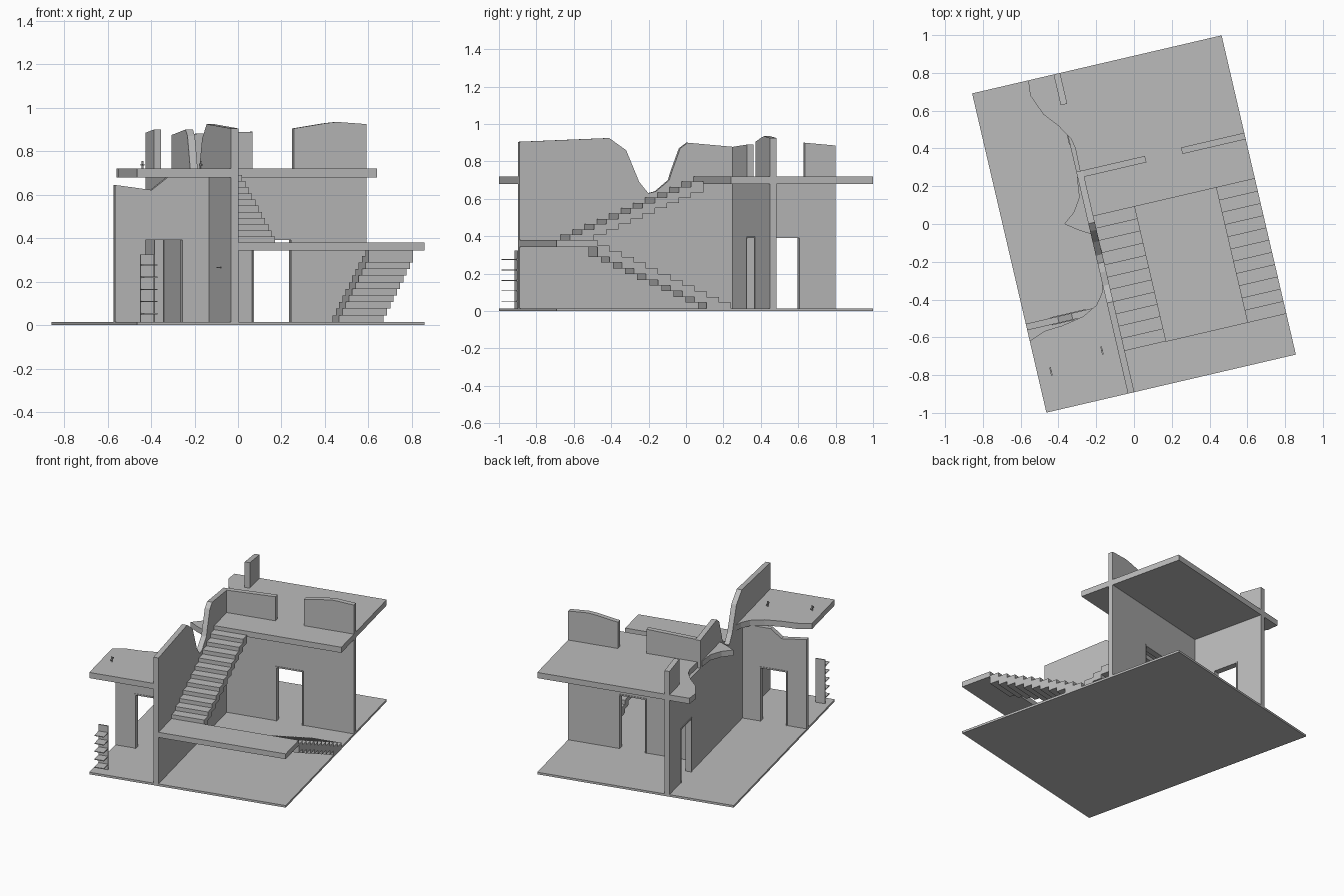
import bpy, bmesh, math
from mathutils import Matrix

cube = bpy.data.objects.get("Cube")
if cube:
    bpy.data.objects.remove(cube, do_unlink=True)

# One plain concrete colour
grey = bpy.data.materials.new("concrete_grey")
grey.use_nodes = True
colour = (0.5, 0.5, 0.5, 1)
grey.diffuse_color = colour
grey.node_tree.nodes["Principled BSDF"].inputs["Base Color"].default_value = colour

# The whole building is turned on its site
TURN = Matrix.Rotation(math.radians(13.1), 4, "Z")
HALF_W, HALF_L = 0.678, 0.8675
GROUND, SLAB_LOW, SLAB_TOP = 0.015, 0.68, 0.72
WALL_A, WALL_B = -0.235, -0.2          # faces of the long spine wall
BACK_A, BACK_B = 0.303, 0.338          # faces of the back cross wall
DOOR_TOP = 0.4


def prism(name, points, axis, low, high):
    """Extrude a 2D outline along a local axis between low and high."""
    place = {"x": lambda p, t: (t, p[0], p[1]),
             "y": lambda p, t: (p[0], t, p[1]),
             "z": lambda p, t: (p[0], p[1], t)}[axis]
    bm = bmesh.new()
    rings = [[bm.verts.new(place(p, t)) for p in points] for t in (low, high)]
    bm.faces.new(rings[0])
    bm.faces.new(rings[1])
    n = len(points)
    for i in range(n):
        j = (i + 1) % n
        bm.faces.new((rings[0][i], rings[0][j], rings[1][j], rings[1][i]))
    bmesh.ops.recalc_face_normals(bm, faces=bm.faces)
    bm.transform(TURN)
    mesh = bpy.data.meshes.new(name)
    bm.to_mesh(mesh)
    bm.free()
    mesh.materials.append(grey)
    obj = bpy.data.objects.new(name, mesh)
    bpy.context.collection.objects.link(obj)
    return obj


def box(name, x, y, z):
    return prism(name, [(x[0], y[0]), (x[1], y[0]), (x[1], y[1]), (x[0], y[1])], "z", *z)


def doorway(a, b):
    """Notch in the foot of a wall outline."""
    return [(a, GROUND), (a, DOOR_TOP), (b, DOOR_TOP), (b, GROUND)]


def door_frame(name, a, b, axis, low, high):
    w = 0.009
    outline = [(a, GROUND), (a, DOOR_TOP), (b, DOOR_TOP), (b, GROUND),
               (b - w, GROUND), (b - w, DOOR_TOP - w), (a + w, DOOR_TOP - w), (a + w, GROUND)]
    prism(name, outline, axis, low - 0.004, high + 0.004)


# Ground plate
box("ground_plate", (-HALF_W, HALF_W), (-HALF_L, HALF_L), (0, GROUND))

# Long spine wall with its collapsed top
spine = [(-HALF_L, GROUND)] + doorway(0.488, 0.678) + [
    (HALF_L, GROUND), (HALF_L, 0.885), (0.70, 0.9), (0.70, SLAB_LOW), (BACK_B, SLAB_LOW),
    (BACK_B, 0.875), (0.056, 0.9), (0.015, 0.87), (-0.026, 0.76), (-0.046, 0.70),
    (-0.118, 0.64), (-0.16, 0.63), (-0.21, 0.69), (-0.282, 0.86), (-0.375, 0.925),
    (-HALF_L, 0.905)]
prism("spine_wall", spine, "x", WALL_A, WALL_B)
door_frame("spine_door_frame", 0.488, 0.678, "x", WALL_A, WALL_B)

# Front room cross wall with broken top
front = [(-HALF_W, GROUND)] + doorway(-0.545, -0.352) + [
    (WALL_A, GROUND), (WALL_A, SLAB_LOW), (-0.43, SLAB_LOW), (-0.505, 0.622), (-HALF_W, 0.645)]
prism("front_cross_wall", front, "y", -0.42, -0.385)
door_frame("front_door_frame", -0.545, -0.352, "y", -0.42, -0.385)

# Back cross wall, lower storey
back = [(WALL_B, GROUND)] + doorway(0.137, 0.33) + [
    (HALF_W, GROUND), (HALF_W, SLAB_LOW), (WALL_B, SLAB_LOW)]
prism("back_cross_wall", back, "y", BACK_A, BACK_B)
door_frame("back_door_frame", 0.137, 0.33, "y", BACK_A, BACK_B)

# Upper storey remains of the back cross wall
prism("upper_wall_inner", [(WALL_B, SLAB_TOP), (0.138, SLAB_TOP), (0.138, 0.89), (WALL_B, 0.878)],
      "y", BACK_A, BACK_B)
prism("upper_wall_outer", [(0.334, SLAB_TOP), (HALF_W, SLAB_TOP), (HALF_W, 0.925), (0.54, 0.935),
                           (0.49, 0.93), (0.334, 0.905)], "y", BACK_A, BACK_B)

# Upper floor, broken on the room side
prism("back_floor_slab", [
    (HALF_W, 0.089), (HALF_W, HALF_L), (-0.373, HALF_L), (-0.381, 0.787), (-0.336, 0.674),
    (-0.272, 0.597), (-0.222, 0.513), (-0.212, 0.46), (-0.215, BACK_B), (-0.238, 0.309),
    (-0.251, 0.202), (-0.298, 0.131), (-0.36, 0.084), (-0.299, 0.039), (-0.245, 0.006),
    (-0.21, 0.0), (-0.205, 0.089)], "z", SLAB_LOW, SLAB_TOP)
prism("front_floor_slab", [
    (-HALF_W, -HALF_L), (WALL_A, -HALF_L), (WALL_A, -0.27), (-0.25, -0.32), (-0.292, -0.374),
    (-0.374, -0.416), (-0.493, -0.438), (-0.586, -0.444), (-HALF_W, -0.477)],
    "z", SLAB_LOW, SLAB_TOP)

# Staircase: landing and two flights of overlapping block steps
LANDING_TOP, LANDING_BACK, STAIR_END, STEPS = 0.38, -0.643, 0.089, 11
box("stair_landing", (WALL_B, HALF_W), (-HALF_L, LANDING_BACK), (0.343, LANDING_TOP))


def flight(name, x, start, end, z_start, z_end):
    run = (end - start) / STEPS
    rise = (z_end - z_start) / (STEPS + 1)
    outline = []
    for i in range(STEPS):
        top = z_start + rise * (i + 1)
        outline += [(start + run * i, top), (start + run * (i + 1), top)]
    under = [(y, max(z - 2 * rise, GROUND)) for y, z in outline]
    under = [p for i, p in enumerate(under) if i == 0 or p != under[i - 1]]
    prism(name, outline + under[::-1], "x", *x)


flight("upper_flight", (WALL_B, 0.025), LANDING_BACK, STAIR_END, LANDING_TOP, SLAB_TOP)
flight("lower_flight", (0.467, HALF_W), STAIR_END, LANDING_BACK, GROUND, LANDING_TOP)

# Small shelf rack in the front corner
box("rack_back", (-0.645, -0.58), (-0.79, -0.782), (GROUND, 0.325))
for i in range(5):
    z = 0.05 + i * 0.056
    box("rack_shelf", (-0.645, -0.58), (-0.862, -0.782), (z, z + 0.005))

# Small pipe fittings on the front slab and on the spine wall
for x, y in ((-0.605, -0.66), (-0.317, -0.614)):
    box("fitting_stem", (x - 0.004, x + 0.004), (y - 0.004, y + 0.004), (SLAB_TOP, 0.755))
    box("fitting_bar", (x - 0.004, x + 0.004), (y - 0.022, y + 0.022), (0.735, 0.742))
box("wall_handle", (WALL_A - 0.015, WALL_A), (-0.67, -0.64), (0.262, 0.268))
